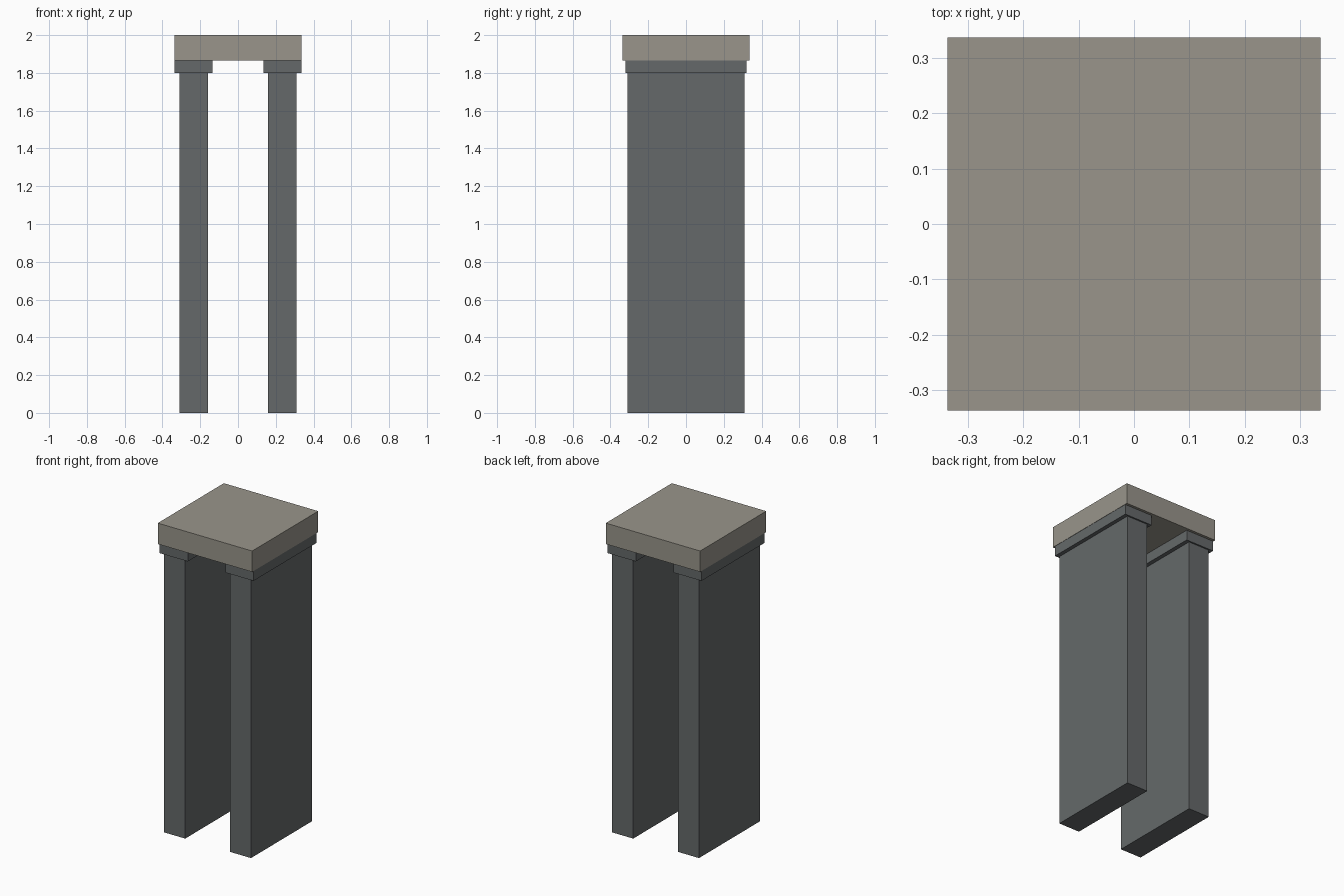
import bpy

cube = bpy.data.objects.get("Cube")
if cube:
    bpy.data.objects.remove(cube, do_unlink=True)


def make_material(name, rgb):
    mat = bpy.data.materials.new(name)
    mat.use_nodes = True
    colour = (*rgb, 1.0)
    mat.diffuse_color = colour
    mat.node_tree.nodes["Principled BSDF"].inputs["Base Color"].default_value = colour
    return mat


def box(name, x, y, z, mat):
    """Box spanning the (low, high) range on each axis."""
    spans = (x, y, z)
    bpy.ops.mesh.primitive_cube_add(size=1, location=[(a + b) / 2 for a, b in spans])
    obj = bpy.context.object
    obj.name = name
    obj.scale = [b - a for a, b in spans]
    bpy.ops.object.transform_apply(location=False, rotation=False, scale=True)
    obj.data.materials.append(mat)
    return obj


stone = make_material("warm grey stone", (0.319, 0.301, 0.258))
slate = make_material("dark slate grey", (0.130, 0.141, 0.144))

LEG_TOP, CAP_BASE, CAP_TOP = 1.80, 1.865, 2.0
CAP_HALF = 0.337

# Square slab on top
box("cap_slab", (-CAP_HALF, CAP_HALF), (-CAP_HALF, CAP_HALF), (CAP_BASE, CAP_TOP), stone)

# Two wall-like legs, each with a wider collar under the slab
for side, sign in (("left", 1), ("right", -1)):
    leg_x = sorted((sign * 0.16, sign * 0.31))
    collar_x = sorted((sign * 0.134, sign * 0.335))
    box(side + "_leg", leg_x, (-0.31, 0.31), (0, LEG_TOP), slate)
    box(side + "_collar", collar_x, (-0.32, 0.32), (LEG_TOP, CAP_BASE), slate)
